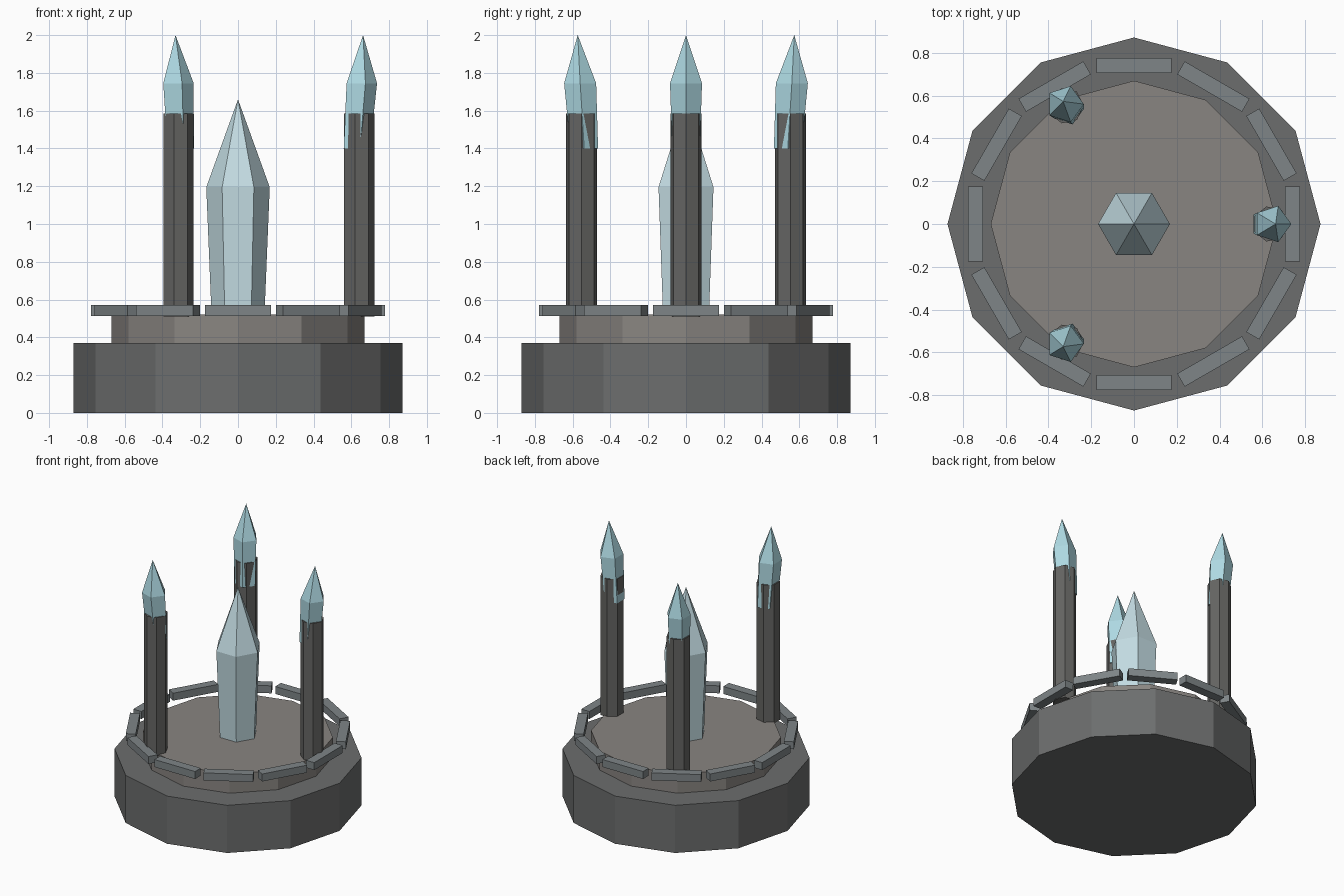
import bpy
from math import cos, sin, pi, radians

if "Cube" in bpy.data.objects:
    bpy.data.objects.remove(bpy.data.objects["Cube"])


def material(name, rgb):
    m = bpy.data.materials.new(name)
    m.diffuse_color = (*rgb, 1)
    m.use_nodes = True
    m.node_tree.nodes["Principled BSDF"].inputs["Base Color"].default_value = m.diffuse_color
    return m


stone = material("stone", (0.15, 0.155, 0.155))
warm_stone = material("warm_stone", (0.25, 0.235, 0.22))
dark_stone = material("dark_stone", (0.13, 0.13, 0.125))
slab = material("slab", (0.21, 0.235, 0.245))
pale_ice = material("pale_ice", (0.55, 0.72, 0.77))
blue_ice = material("blue_ice", (0.42, 0.69, 0.76))


def lathe(name, sides, rings, mat, apex=None):
    """Loft n-gon rings (x, y, z, radius); close with a cap or an apex point."""
    verts, faces = [], []
    for x, y, z, r in rings:
        for i in range(sides):
            a = 2 * pi * i / sides
            verts.append((x + r * cos(a), y + r * sin(a), z))
    for k in range(len(rings) - 1):
        for i in range(sides):
            j = (i + 1) % sides
            b = k * sides
            faces.append((b + i, b + j, b + sides + j, b + sides + i))
    faces.append(tuple(reversed(range(sides))))
    top = (len(rings) - 1) * sides
    if apex:
        verts.append(apex)
        for i in range(sides):
            faces.append((top + i, top + (i + 1) % sides, len(verts) - 1))
    else:
        faces.append(tuple(range(top, top + sides)))
    mesh = bpy.data.meshes.new(name)
    mesh.from_pydata(verts, [], faces)
    mesh.materials.append(mat)
    obj = bpy.data.objects.new(name, mesh)
    bpy.context.collection.objects.link(obj)
    return obj


# Two-tier plinth
lathe("base", 12, [(0, 0, 0, 0.872), (0, 0, 0.37, 0.872)], stone)
lathe("upper_tier", 12, [(0, 0, 0.37, 0.67), (0, 0, 0.52, 0.67)], warm_stone)

# Ring of rim slabs
for i in range(12):
    a = radians(30 * i)
    bpy.ops.mesh.primitive_cube_add(
        size=1, location=(0.742 * cos(a), 0.742 * sin(a), 0.542), rotation=(0, 0, a))
    o = bpy.context.object
    o.name = f"rim_slab_{i + 1}"
    o.scale = (0.07, 0.35, 0.058)
    o.data.materials.append(slab)

# Central crystal
lathe("central_crystal", 6, [(0, 0, 0.515, 0.14), (0, 0, 1.195, 0.168)],
      pale_ice, apex=(0, 0, 1.66))

# Three pillars, each with an outward-leaning crystal set into its top
for i in range(3):
    c, s = cos(radians(120 * i)), sin(radians(120 * i))
    lathe(f"pillar_{i + 1}", 7,
          [(0.638 * c, 0.638 * s, z, 0.084) for z in (0.51, 1.585)], dark_stone)
    lathe(f"pillar_crystal_{i + 1}", 5,
          [(0.622 * c, 0.622 * s, 1.40, 0.077), (0.647 * c, 0.647 * s, 1.745, 0.089)],
          blue_ice, apex=(0.662 * c, 0.662 * s, 2.0))
